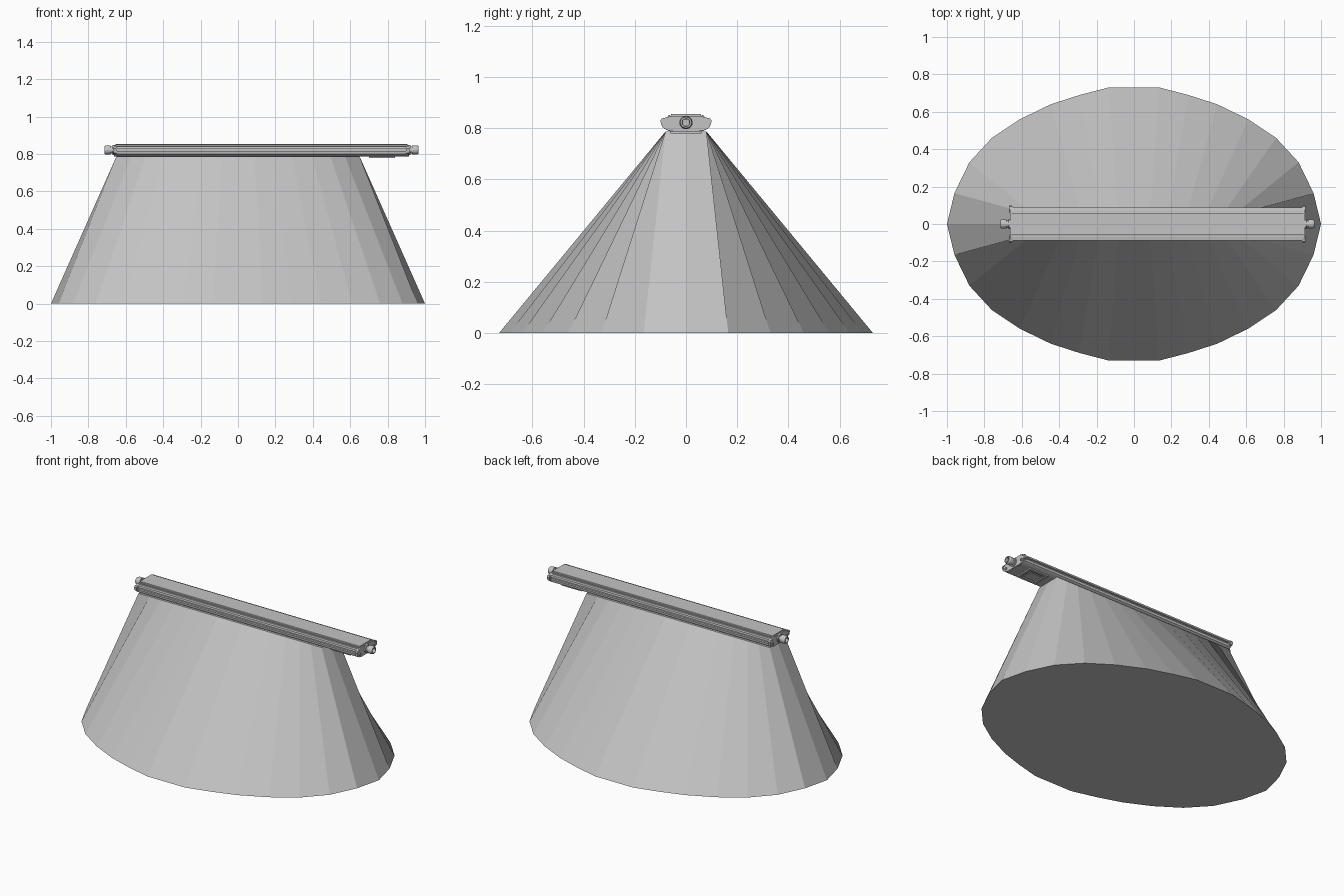
import bpy, bmesh, math
from mathutils import Matrix, Vector

if "Cube" in bpy.data.objects:
    bpy.data.objects.remove(bpy.data.objects["Cube"])

def make_mat(name, v):
    m = bpy.data.materials.new(name)
    m.diffuse_color = (v, v, v, 1)
    m.use_nodes = True
    m.node_tree.nodes["Principled BSDF"].inputs["Base Color"].default_value = m.diffuse_color
    return m

GREY = make_mat("light grey", 0.55)

def add(name, bm):
    bmesh.ops.recalc_face_normals(bm, faces=bm.faces)
    me = bpy.data.meshes.new(name)
    bm.to_mesh(me)
    bm.free()
    me.materials.append(GREY)
    ob = bpy.data.objects.new(name, me)
    bpy.context.collection.objects.link(ob)
    return ob

def loft(name, rings, closed=False):
    """Skin rings of equal point count; cap the ends, or join last to first."""
    bm = bmesh.new()
    vs = [[bm.verts.new(p) for p in r] for r in rings]
    n = len(vs[0])
    pairs = list(zip(vs, vs[1:] + ([vs[0]] if closed else [])))
    if closed:
        pairs = list(zip(vs, vs[1:] + vs[:1]))
    for a, b in pairs:
        for i in range(n):
            j = (i + 1) % n
            bm.faces.new((a[i], a[j], b[j], b[i]))
    if not closed:
        bm.faces.new(vs[0])
        bm.faces.new(vs[-1])
    return add(name, bm)

def box(name, x0, x1, y0, y1, z0, z1):
    return loft(name, [[(x, y0, z0), (x, y1, z0), (x, y1, z1), (x, y0, z1)] for x in (x0, x1)])

def lathe_x(name, prof, y, z, n=16):
    """Revolve closed (x, radius) profile about a line along x."""
    return loft(name, [[(x, y + r * math.cos(2 * math.pi * i / n),
                         z + r * math.sin(2 * math.pi * i / n)) for i in range(n)]
                       for x, r in prof], closed=True)

# Light beam: faceted oval at the floor narrowing to a slot under the lamp
arc = [(.96, .165), (.88, .33), (.76, .46), (.61, .56), (.445, .64), (.29, .69), (.135, .73)]
upper = [(1, 0)] + arc + [(-x, y) for x, y in reversed(arc)]
oval = upper + [(-x, -y) for x, y in upper]

def slot(x, y):
    sx = math.copysign(.65, x) if abs(x) > .95 else x * .65
    return (sx, 0 if y == 0 else math.copysign(.08, y), .787)

loft("light_beam", [[(x, y, 0) for x, y in oval], [slot(x, y) for x, y in oval]])

# Lamp housing: one extruded section with side grooves
L, R = -.655, .905
half = [(.058, .855), (.06, .847), (.072, .845), (.073, .842), (.087, .840), (.089, .828),
        (.080, .826), (.080, .817), (.089, .815), (.087, .800), (.078, .794), (.060, .787)]
sect = half + [(-y, z) for y, z in reversed(half)]
loft("housing", [[(x, y, z) for y, z in sect] for x in (L, R)])

# End caps with chamfered corners, screws, side loops and cable connectors
cap = [(.05, .848), (.08, .842), (.093, .835), (.093, .805), (.075, .793), (.05, .788)]
cap += [(-y, z) for y, z in reversed(cap)]
for side, x, d in (("left", L, -1), ("right", R, 1)):
    loft(side + "_end_cap", [[(x + o * d, y, z) for y, z in cap] for o in (-.008, .008)])
    lathe_x(side + "_connector",
            [(x + o * d, r) for o, r in ((0, .026), (.016, .026), (.016, .018), (.026, .018),
             (.026, .025), (.05, .025), (.06, .021), (.06, .015), (.02, .013), (0, .013))],
            0, .822, 20)
    for s in (-1, 1):
        lathe_x(side + "_screw", [(x + o * d, r) for o, r in
                ((0, .009), (.013, .009), (.013, .004), (0, .004))], s * .07, .81, 10)
        # small open loop on the side of the cap
        outer = [(.078, .838), (.094, .838), (.1, .83), (.097, .812), (.088, .808)]
        inner = [(.088, .813), (.092, .815), (.094, .829), (.09, .833), (.078, .833)]
        loft(side + "_loop", [[(x + o * d, s * y, z) for y, z in outer + inner]
                              for o in (-.004, .012)])

# Framed plate under the overhanging end
px0, px1, py = .70, .84, .06
frame = lambda i, z: [(px0 + i, -py + i, z), (px1 - i, -py + i, z),
                      (px1 - i, py - i, z), (px0 + i, py - i, z)]
loft("underside_plate", [frame(0, .79), frame(0, .779), frame(.016, .779),
                         frame(.02, .784), frame(.028, .784), frame(.03, .781)])

# Thin pads below the housing
for i, (a, b) in enumerate(((-.64, -.47), (-.19, .09))):
    box("pad_%d" % i, a, b, -.06, .06, .781, .789)

# Thin top cover strip lines
for s in (-1, 1):
    box("cover_edge", L, R, s * .066 - .003, s * .066 + .003, .84, .851)
